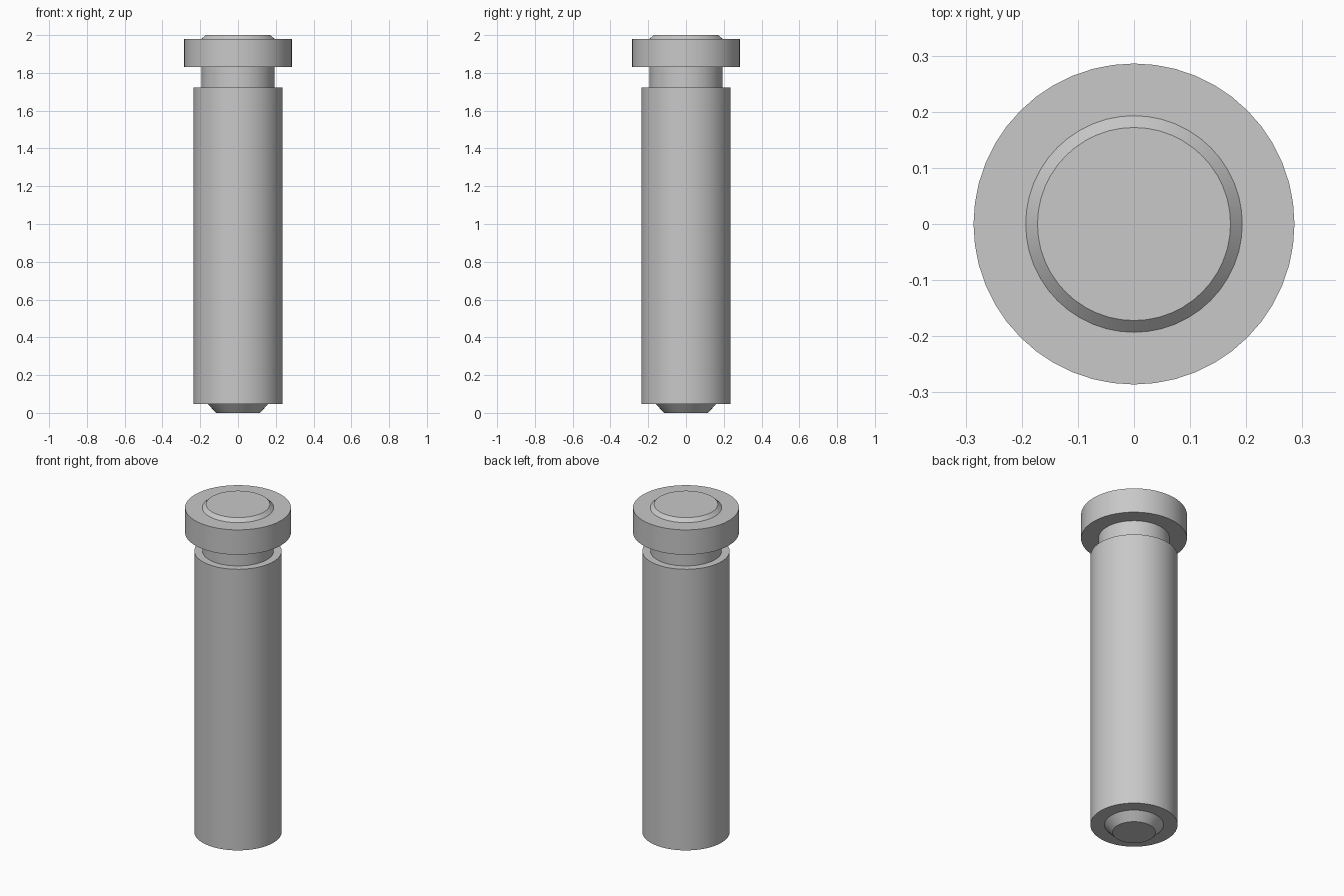
import bpy, bmesh
from math import pi, cos, sin, radians

cube = bpy.data.objects.get("Cube")
if cube:
    bpy.data.objects.remove(cube, do_unlink=True)

SIDES = 48

# One plain metal colour
grey = bpy.data.materials.new("grey_metal")
grey.use_nodes = True
colour = (0.58, 0.58, 0.58, 1)
grey.diffuse_color = colour
grey.node_tree.nodes["Principled BSDF"].inputs["Base Color"].default_value = colour


def lathe(name, profile):
    """Turn a (radius, height) profile around z and cap both ends."""
    bm = bmesh.new()
    rings = []
    for r, z in profile:
        angles = [2 * pi * i / SIDES for i in range(SIDES)]
        rings.append([bm.verts.new((r * cos(a), r * sin(a), z)) for a in angles])
    for low, high in zip(rings, rings[1:]):
        for i in range(SIDES):
            j = (i + 1) % SIDES
            bm.faces.new((low[i], low[j], high[j], high[i]))
    bm.faces.new(rings[0][::-1])
    bm.faces.new(rings[-1])
    bmesh.ops.recalc_face_normals(bm, faces=bm.faces)
    mesh = bpy.data.meshes.new(name)
    bm.to_mesh(mesh)
    bm.free()
    mesh.materials.append(grey)
    obj = bpy.data.objects.new(name, mesh)
    bpy.context.collection.objects.link(obj)
    bpy.ops.object.select_all(action="DESELECT")
    obj.select_set(True)
    bpy.context.view_layer.objects.active = obj
    bpy.ops.object.shade_smooth_by_angle(angle=radians(30))
    return obj


# Turned pin, from the tip up to the crown
lathe("headed_pin", [
    (0.116, 0), (0.16, 0.047),            # chamfered tip
    (0.236, 0.047), (0.236, 1.722),       # long body
    (0.193, 1.722), (0.193, 1.832),       # neck groove
    (0.286, 1.832), (0.286, 1.98),        # head flange
    (0.193, 1.98), (0.172, 2.0),          # chamfered crown
])
